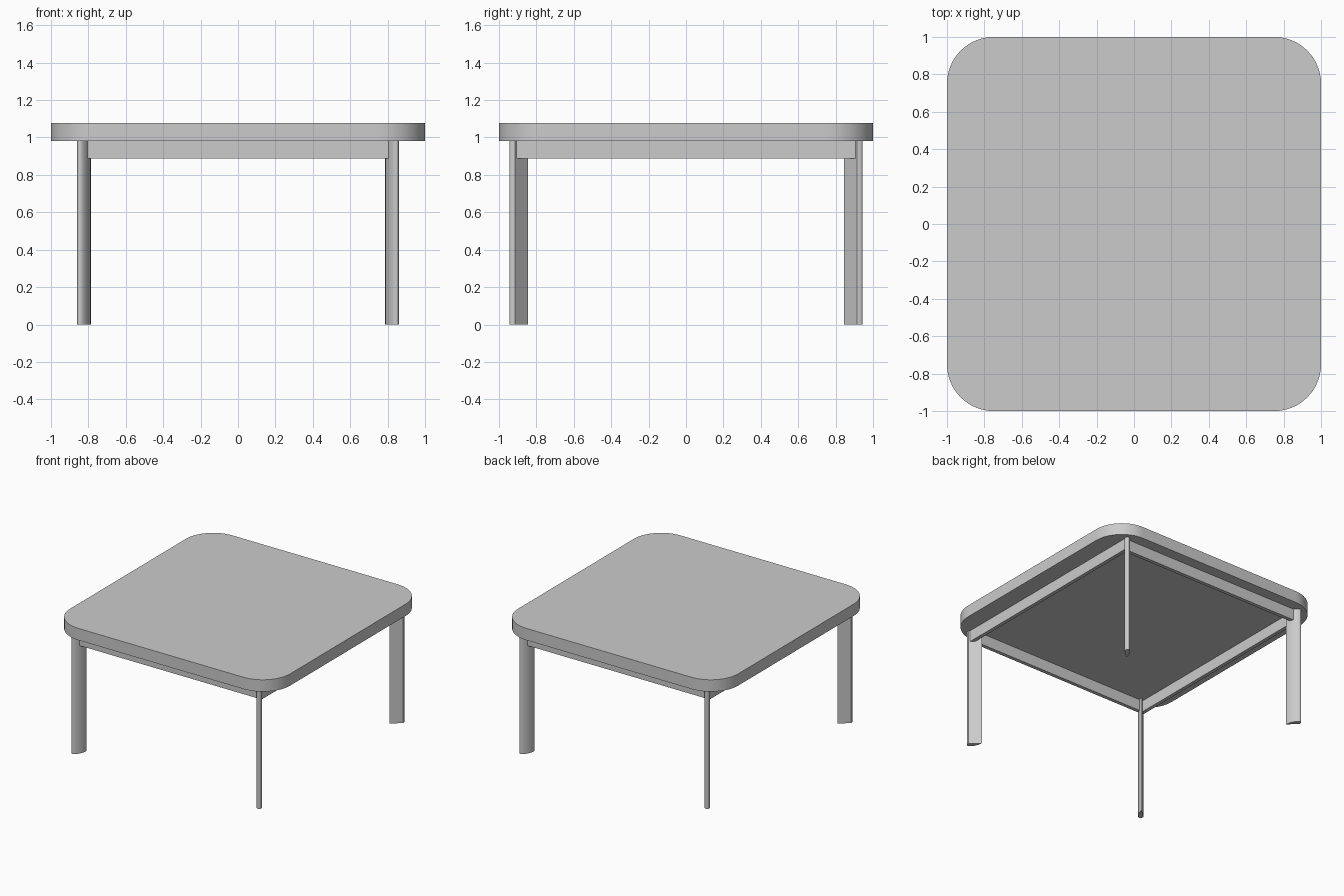
import bpy, bmesh, math
from mathutils import Vector
from mathutils.geometry import interpolate_bezier

if "Cube" in bpy.data.objects:
    bpy.data.objects.remove(bpy.data.objects["Cube"], do_unlink=True)

TOP, UNDER, APRON_LOW = 1.077, 0.98, 0.887

grey = bpy.data.materials.new("light_grey")
grey.use_nodes = True
grey.diffuse_color = (0.6, 0.6, 0.6, 1)
grey.node_tree.nodes["Principled BSDF"].inputs["Base Color"].default_value = grey.diffuse_color


def prism(name, outline, z0, z1, smooth=True):
    """Extrude a flat outline upwards into a closed solid."""
    bm = bmesh.new()
    base = bm.faces.new([bm.verts.new((x, y, z0)) for x, y in outline])
    new = bmesh.ops.extrude_face_region(bm, geom=[base])["geom"]
    lifted = [v for v in new if isinstance(v, bmesh.types.BMVert)]
    bmesh.ops.translate(bm, verts=lifted, vec=(0, 0, z1 - z0))
    bmesh.ops.recalc_face_normals(bm, faces=bm.faces)
    mesh = bpy.data.meshes.new(name)
    bm.to_mesh(mesh)
    bm.free()
    mesh.materials.append(grey)
    obj = bpy.data.objects.new(name, mesh)
    bpy.context.collection.objects.link(obj)
    if smooth:
        bpy.ops.object.select_all(action="DESELECT")
        obj.select_set(True)
        bpy.context.view_layer.objects.active = obj
        bpy.ops.object.shade_smooth_by_angle(angle=math.radians(30))
    return obj


# Tabletop with rounded corners
radius, steps = 0.25, 16
outline = []
for corner in range(4):
    mid = math.radians(45 + 90 * corner)
    cx = math.copysign(1 - radius, math.cos(mid))
    cy = math.copysign(1 - radius, math.sin(mid))
    for i in range(steps + 1):
        a = math.radians(90 * corner + 90 * i / steps)
        outline.append((cx + radius * math.cos(a), cy + radius * math.sin(a)))
prism("tabletop", outline, UNDER, TOP)

# Legs: a flat diagonal face closed by a rounded back
curve = interpolate_bezier(Vector((0.787, 0.846)), Vector((0.787, 0.92)),
                           Vector((0.861, 0.985)), Vector((0.861, 0.915)), 20)
for side, sx in (("left", 1), ("right", -1)):
    for end, sy in (("front", -1), ("back", 1)):
        prism(f"{end}_{side}_leg", [(sx * p.x, sy * p.y) for p in curve], 0, UNDER)

# Apron frame under the top
AX, AY, THICK = 0.852, 0.91, 0.03


def bar(name, x0, x1, y0, y1):
    prism(name, [(x0, y0), (x1, y0), (x1, y1), (x0, y1)], APRON_LOW, UNDER, False)


bar("front_apron", -AX, AX, -AY, -AY + THICK)
bar("back_apron", -AX, AX, AY - THICK, AY)
bar("left_apron", AX - THICK, AX, -AY + THICK, AY - THICK)
bar("right_apron", -AX, -AX + THICK, -AY + THICK, AY - THICK)
